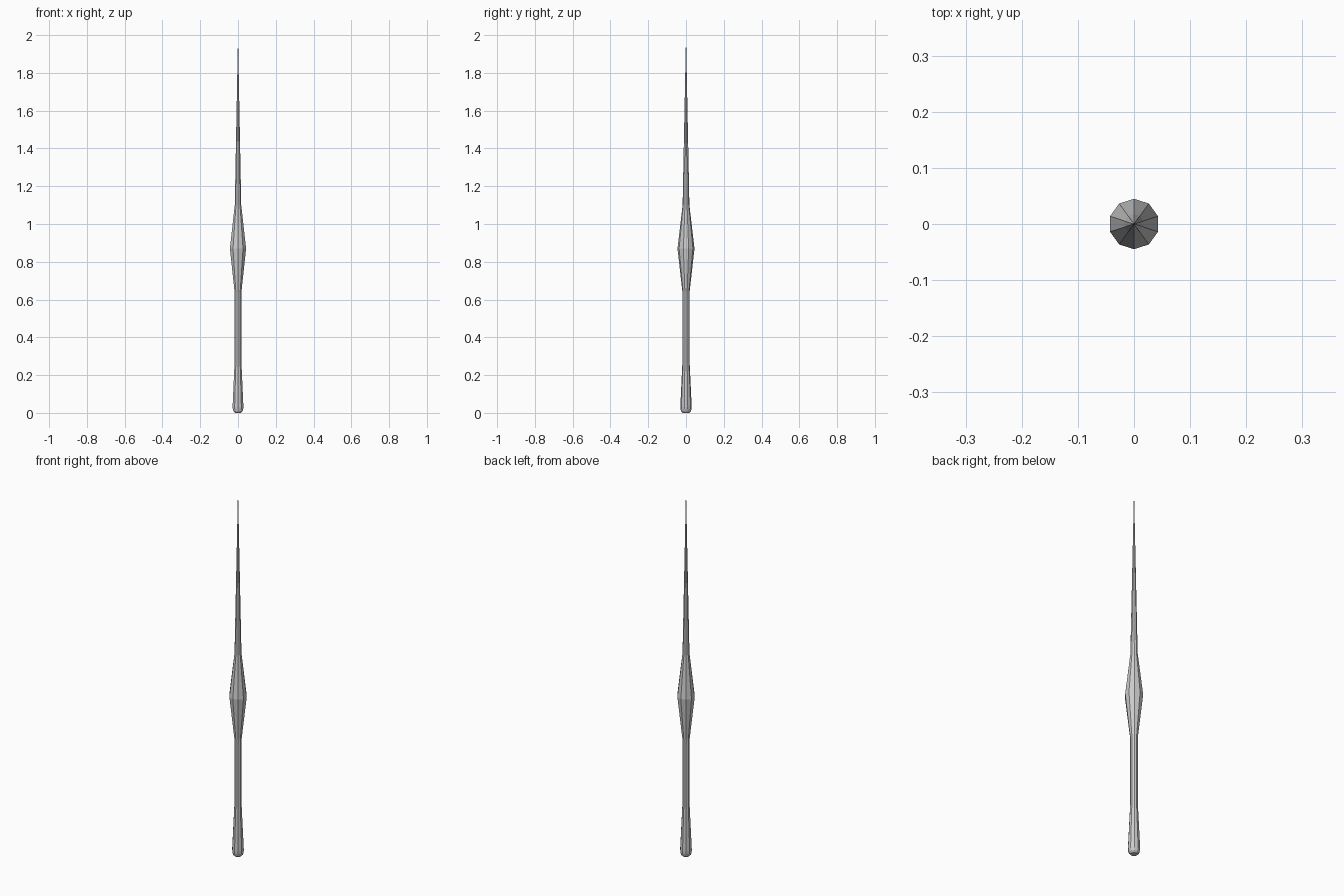
import bpy, bmesh, math

if "Cube" in bpy.data.objects:
    bpy.data.objects.remove(bpy.data.objects["Cube"])

SIDES = 10

# (radius, height): rounded butt, grip, swelling in the middle, long taper
profile = [(0.017, 0.0), (0.025, 0.008), (0.029, 0.02), (0.03, 0.035),
           (0.019, 0.27), (0.019, 0.64), (0.045, 0.87), (0.018, 1.10)]
# evenly spaced rings of the tapering shaft
STEPS = 7
for i in range(1, STEPS):
    t = i / STEPS
    profile.append((0.018 * (1 - t), 1.10 + 0.9 * t))

bm = bmesh.new()
rings = []
for r, z in profile:
    ring = []
    for k in range(SIDES):
        a = math.pi / 2 + k * math.tau / SIDES
        ring.append(bm.verts.new((r * math.cos(a), r * math.sin(a), z)))
    rings.append(ring)

# triangulated side walls, all diagonals leaning the same way
for lo, hi in zip(rings, rings[1:]):
    for k in range(SIDES):
        n = (k + 1) % SIDES
        bm.faces.new((lo[k], lo[n], hi[k]))
        bm.faces.new((lo[n], hi[n], hi[k]))

# closed butt and pointed tip
bm.faces.new(rings[0][::-1])
tip = bm.verts.new((0, 0, 2.0))
for k in range(SIDES):
    bm.faces.new((rings[-1][k], rings[-1][(k + 1) % SIDES], tip))

bmesh.ops.recalc_face_normals(bm, faces=bm.faces)
mesh = bpy.data.meshes.new("tapered_rod")
bm.to_mesh(mesh)
bm.free()
bpy.context.collection.objects.link(bpy.data.objects.new("tapered_rod", mesh))
